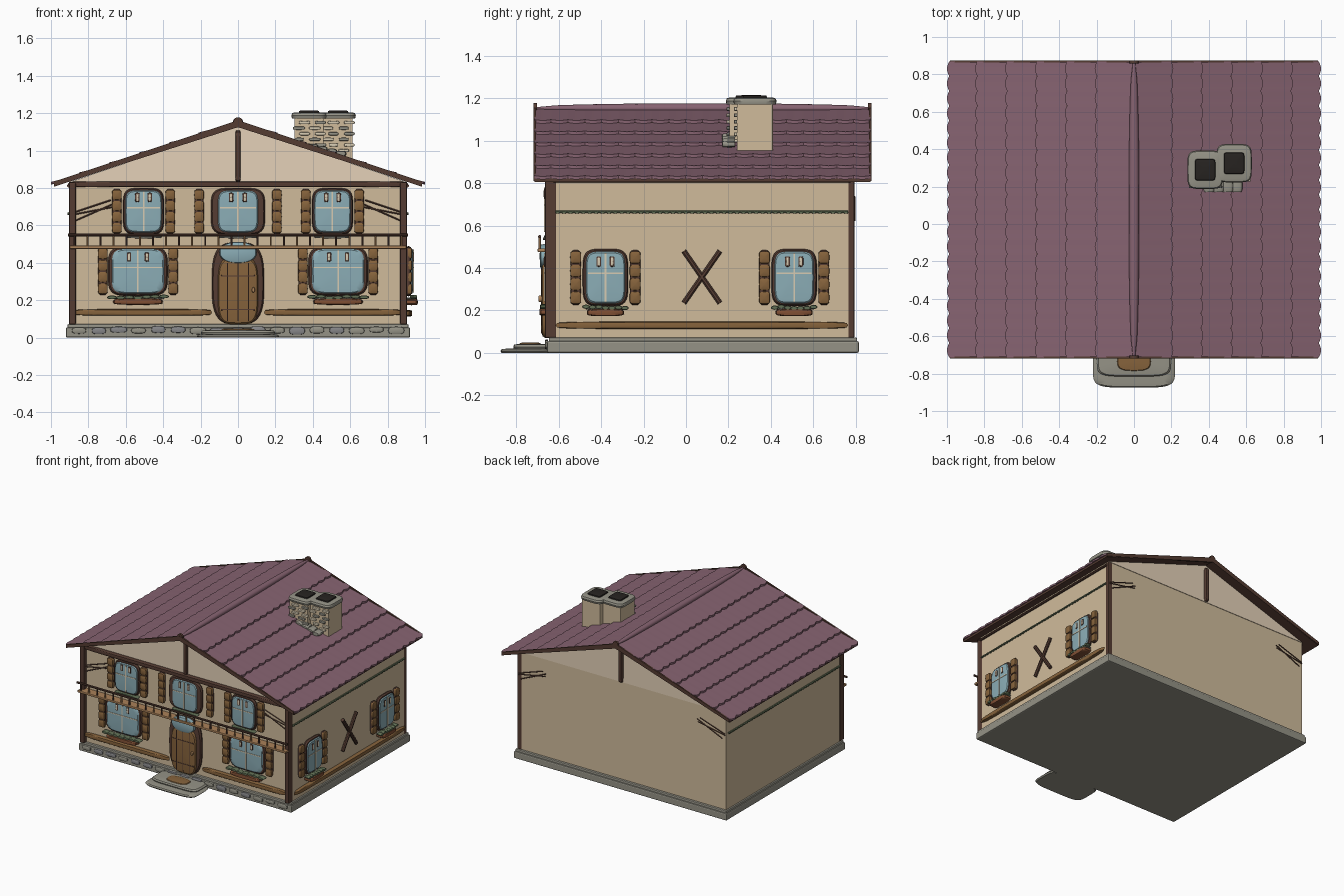
import bpy, bmesh, math, random
from mathutils import Vector

if "Cube" in bpy.data.objects:
    bpy.data.objects.remove(bpy.data.objects["Cube"])
random.seed(4)

def mat(name, *c):
    m = bpy.data.materials.new(name)
    m.diffuse_color = (*c, 1)
    m.use_nodes = True
    m.node_tree.nodes["Principled BSDF"].inputs["Base Color"].default_value = m.diffuse_color
    return m

WALL = mat("plaster", .63, .50, .33)
GABLE = mat("pale_plaster", .78, .64, .48)
ROOF = mat("roof_tile", .24, .125, .165)
DARK = mat("dark_wood", .09, .045, .032)
WOOD = mat("wood", .24, .125, .045)
LIGHT = mat("light_wood", .40, .22, .10)
GLASS = mat("glass", .26, .42, .47)
CREAM = mat("cream", .68, .60, .45)
STONE = mat("stone", .30, .29, .24)
STONE2 = mat("grey_stone", .24, .24, .25)
GREEN = mat("leaf", .12, .16, .09)
CLAY = mat("clay", .22, .08, .035)
BLACK = mat("soot", .02, .017, .015)

# Wall frames: (u, v, outward distance) to world
FY, BY, SX = -.63, .79, .9
F = lambda u, v, d: (u, FY - d, v)
B = lambda u, v, d: (-u, BY + d, v)
R = lambda u, v, d: (SX + d, u, v)
L = lambda u, v, d: (-SX - d, -u, v)
T = lambda u, v, d: (u, v, d)

def mesh(name, verts, faces, m, smooth=True):
    me = bpy.data.meshes.new(name)
    me.from_pydata([tuple(v) for v in verts], [], faces)
    bm = bmesh.new()
    bm.from_mesh(me)
    bmesh.ops.recalc_face_normals(bm, faces=bm.faces)
    bm.to_mesh(me)
    bm.free()
    me.materials.append(m)
    if smooth:
        me.shade_smooth()
        me.set_sharp_from_angle(angle=math.radians(35))
    ob = bpy.data.objects.new(name, me)
    bpy.context.collection.objects.link(ob)
    return ob

def pillow(name, P, u, v, w, h, d0, d1, m, n=4, seg=24):
    """Rounded-rectangle pad lying on frame P, softly domed."""
    verts, faces = [], []
    for s, t in ((.96, 0), (1, .45), (.95, .85), (.8, .97)):
        for i in range(seg):
            a = 2 * math.pi * i / seg
            c, q = math.cos(a), math.sin(a)
            verts.append(P(u + s * w / 2 * math.copysign(abs(c) ** (2 / n), c),
                           v + s * h / 2 * math.copysign(abs(q) ** (2 / n), q), d0 + (d1 - d0) * t))
    for r in range(3):
        for i in range(seg):
            j = (i + 1) % seg
            faces.append((r * seg + i, r * seg + j, (r + 1) * seg + j, (r + 1) * seg + i))
    verts.append(P(u, v, d1))
    faces += [(3 * seg + i, 3 * seg + (i + 1) % seg, 4 * seg) for i in range(seg)]
    faces.append(tuple(range(seg))[::-1])
    return mesh(name, verts, faces, m)

def box(name, x0, x1, y0, y1, z0, z1, m, bevel=0):
    v = [(x, y, z) for x in (x0, x1) for y in (y0, y1) for z in (z0, z1)]
    f = [(0, 1, 3, 2), (4, 6, 7, 5), (0, 4, 5, 1), (2, 3, 7, 6), (0, 2, 6, 4), (1, 5, 7, 3)]
    ob = mesh(name, v, f, m, False)
    if bevel:
        b = ob.modifiers.new("bevel", 'BEVEL')
        b.width, b.segments = bevel, 2
    return ob

def bar(name, a, b, r, m, sides=8):
    a, b = Vector(a), Vector(b)
    q = (b - a).to_track_quat('Z', 'Y')
    ring = [q @ Vector((r * math.cos(t), r * math.sin(t), 0))
            for t in (2 * math.pi * (i + .5) / sides for i in range(sides))]
    f = [(i, (i + 1) % sides, sides + (i + 1) % sides, sides + i) for i in range(sides)]
    f += [tuple(range(sides)), tuple(range(sides, 2 * sides))]
    return mesh(name, [a + p for p in ring] + [b + p for p in ring], f, m, sides > 4)

# Foundation, walls, gables
box("foundation", -.92, .92, -.655, .815, 0, .055, STONE, .008)
box("foundation_lip", -.912, .912, -.647, .807, .05, .072, STONE, .006)
box("walls", -SX, SX, FY, BY, .07, .835, WALL)
for side, y0, y1 in (("front", FY - .004, FY + .03), ("back", BY - .03, BY + .004)):
    tri = [(x, y, z) for y in (y0, y1) for x, z in ((-.9, .832), (.9, .832), (0, 1.135))]
    mesh(side + "_gable", tri, [(0, 1, 2), (5, 4, 3), (0, 3, 4, 1), (1, 4, 5, 2), (2, 5, 3, 0)], GABLE, False)
mesh("attic", [(x, y, z) for y in (FY + .02, BY - .02) for x, z in ((-.9, .83), (.9, .83), (0, 1.132))],
     [(0, 1, 2), (5, 4, 3), (0, 3, 4, 1), (1, 4, 5, 2), (2, 5, 3, 0)], WALL, False)

# Foundation stones
for i in range(17):
    pillow("foundation_stone", F, -.85 + i * .106, .04 + random.uniform(-.004, .004), random.uniform(.075, .095),
           random.uniform(.03, .042), .02, .036, random.choice((STONE, STONE2)), 3, 16)

# Roof decks and overlapping scalloped tile rows
RY0, RY1 = -.715, .87
edges = [0, .2, .36, .52, .68, .84, .99]
for s in (-1, 1):
    prof = [(0, 1.15), (.985 * s, .822), (.985 * s, .806), (0, 1.132)]
    mesh("roof_deck", [(x, y, z) for y in (RY0, RY1) for x, z in prof],
         [(0, 1, 2, 3), (7, 6, 5, 4), (0, 4, 5, 1), (1, 5, 6, 2), (2, 6, 7, 3)], DARK, False)
    for x0, x1 in zip(edges, edges[1:]):
        n, verts = 120, []
        for i in range(n + 1):
            y = RY0 + (RY1 - RY0) * i / n
            xe = x1 + .012 * abs(math.sin(math.pi * i / 6)) - .002
            zs, ze = 1.151 - .334 * x0, 1.166 - .334 * xe
            verts += [(s * x0, y, zs), (s * xe, y, ze), (s * xe, y, ze - .014), (s * x0, y, zs - .01)]
        f = [(4 * i + k, 4 * i + (k + 1) % 4, 4 * i + 4 + (k + 1) % 4, 4 * i + 4 + k)
             for i in range(n) for k in range(4)] + [(0, 1, 2, 3), (4 * n, 4 * n + 1, 4 * n + 2, 4 * n + 3)]
        mesh("tile_row", verts, f, ROOF)
    # Barge boards on both gable ends
    for y in (RY0 - .005, RY1 - .007):
        prof = [(0, 1.162), (s * .985, .834), (s * .985, .810), (0, 1.125)]
        mesh("barge_board", [(x, yy, z) for yy in (y, y + .012) for x, z in prof],
             [(0, 1, 2, 3), (7, 6, 5, 4), (0, 4, 5, 1), (1, 5, 6, 2), (2, 6, 7, 3), (3, 7, 4, 0)], DARK, False)

# Ridge cap, a long slim spindle
verts, N = [], 16
for i in range(N + 1):
    t = -1 + 2 * i / N
    r = .006 + .022 * math.sqrt(max(0, 1 - t * t))
    verts += [(r * math.cos(a), .078 + .79 * t, 1.153 + .85 * r * math.sin(a))
              for a in (2 * math.pi * k / 12 for k in range(12))]
mesh("ridge_cap", verts, [(12 * i + k, 12 * i + (k + 1) % 12, 12 * i + 12 + (k + 1) % 12, 12 * i + 12 + k)
     for i in range(N) for k in range(12)] + [tuple(range(12)), tuple(range(12 * N, 12 * N + 12))], ROOF)
for y in (RY0 + .004, RY1 - .004):
    bar("ridge_end", (0, y - .008, 1.155), (0, y + .008, 1.155), .024, DARK, 12)

# Timber frame
for x, y in ((-.885, FY), (.885, FY), (.885, BY - .014)):
    box("corner_post", x - .018, x + .018, y - (.035 if y < 0 else .012), y + .018, .07, .83, DARK, .006)
pillow("front_beam", F, 0, .82, 1.82, .032, 0, .035, DARK, 8)
for P in (F, B):
    pillow("gable_post", P, 0, .97, .028, .275, 0, .03, DARK, 8)
    for s in (-1, 1):
        for a, b, c, d in ((.895, .655, .66, .70), (.89, .665, .68, .735), (.87, .625, .655, .72)):
            bar("corner_brace", P(s * a, a and b, .006), P(s * c, d, .006), .004, DARK, 6)
for P, o in ((R, .075), (L, -.075)):
    bar("garland", P(o - .69, .665, .004), P(o + .69, .665, .004), .006, GREEN)
    for i in range(46):
        pillow("garland_leaf", P, o - .68 + i * .0302, .662, .024, .012, 0, .012, GREEN, 2, 8)
    bar("eave_board", P(o - .7, .812, .004), P(o + .7, .812, .004), .01, DARK)
for s in (-1, 1):
    pillow("front_skirting_log", F, s * .51, .135, .74, .034, 0, .03, WOOD, 6)
    bar("side_cross", R(.075 - s * .085, .235, .012), R(.075 + s * .085, .48, .012), .013, DARK)
pillow("side_skirting_log", R, .075, .13, 1.38, .034, 0, .03, WOOD, 6)

# Windows with shutters and planters
def window(P, u, v, w, h, gw, planter, off):
    pillow("window_frame", P, u, v, w, h, 0, .028, DARK, 4.5, 32)
    pillow("window_glass", P, u, v, gw, h - .025, .02, .036, GLASS, 5, 32)
    bar("window_mullion", P(u, v - h / 2 + .02, .036), P(u, v + h / 2 - .02, .036), .006, CREAM, 4)
    bar("window_crossbar", P(u - gw / 2 + .01, v + .02, .035), P(u + gw / 2 - .01, v + .02, .035), .005, CREAM, 4)
    for s in (-1, 1):
        pillow("window_glint_frame", P, u + s * gw * .17, v + .075, .024, .05, .03, .039, DARK, 6, 16)
        pillow("window_glint", P, u + s * gw * .17, v + .075, .012, .04, .035, .041, CREAM, 6, 16)
        pillow("shutter", P, u + s * off, v, .05, h - .01, 0, .022, DARK, 5)
        for k in range(4):
            pillow("shutter_slat", P, u + s * off, v + (k - 1.5) * h * .235, .052, h * .215, .01, .03, WOOD, 5, 16)
    b = v - h / 2
    pillow("window_sill", P, u, b - .012, gw * 1.0, .014, 0, .045, STONE, 3)
    if planter:
        pillow("planter_box", P, u, b - .03, gw * .95, .034, 0, .062, CLAY, 4)
        for k in range(7):
            pillow("planter_leaves", P, u + (k - 3) * gw * .165, b - .006 + random.uniform(-.004, .004),
                   gw * .2, .02, .02, .058, GREEN, 2, 12)
    else:
        pillow("sill_leaves", P, u, b - .004, gw * 1.05, .016, 0, .04, GREEN, 2)

for s in (-1, 1):
    window(F, s * .505, .675, .22, .25, .195, False, .143)
    window(F, s * .535, .355, .32, .265, .28, True, .188)
window(F, 0, .675, .29, .25, .215, False, .208)
for y in (-.38, .51):
    window(R, y, .355, .215, .27, .185, True, .14)

# Door with fanlight
pillow("door_frame", F, 0, .29, .28, .44, 0, .035, DARK, 3.2, 36)
pillow("door_panel", F, 0, .25, .215, .36, .02, .052, WOOD, 4, 36)
pillow("fanlight", F, 0, .455, .2, .115, .025, .06, GLASS, 2.2, 28)
for x in (-.055, 0, .055):
    bar("door_plank_gap", F(x, .09, .05), F(x, .40, .05), .003, DARK, 6)
for z in (.15, .33):
    bar("door_strap", F(-.09, z, .048), F(.09, z, .048), .005, DARK, 6)
pillow("door_handle", F, .082, .255, .018, .03, .04, .066, LIGHT, 2, 12)

# Doorstep and mat
pillow("lower_step", T, 0, -.755, .44, .24, 0, .02, STONE, 5, 36)
pillow("upper_step", T, 0, -.715, .40, .20, .016, .042, STONE, 5, 36)
pillow("door_mat", T, 0, -.735, .18, .10, .036, .048, WOOD, 3, 28)

# Balcony rail
box("balcony_beam", -.9, .9, -.70, FY, .475, .492, LIGHT, .004)
bar("balcony_rail", (-.91, -.69, .548), (.91, -.69, .548), .008, DARK)
for i in range(26):
    x = -.875 + i * .07
    bar("baluster", (x, -.69, .488), (x, -.69, .545), .006, LIGHT if i % 2 else DARK, 6)

# Twin chimney stacks with bricks and caps
for x, y in ((.38, .295), (.535, .33)):
    box("chimney_stack", x - .078, x + .078, y - .09, y + .08, .93, 1.185, WALL, .004)
    P = lambda u, v, d: (u, y - .09 - d, v)
    for r in range(6):
        for k in range(2):
            pillow("chimney_brick", P, x + (k - .5) * .085 + (.018 if r % 2 else -.012), 1.0 + r * .03,
                   random.uniform(.05, .065), .018, 0, .014, random.choice((STONE, CREAM)), 4, 12)
    pillow("chimney_cap", T, x, y - .005, .19, .205, 1.172, 1.205, STONE, 5, 32)
    pillow("chimney_opening", T, x, y - .005, .11, .115, 1.195, 1.215, BLACK, 9, 32)
for k in range(4):
    pillow("chimney_base_stone", F, .40 + k * .05, 1.02 - k * .012, .06, .03, -.86, -.80, STONE, 3, 16)
